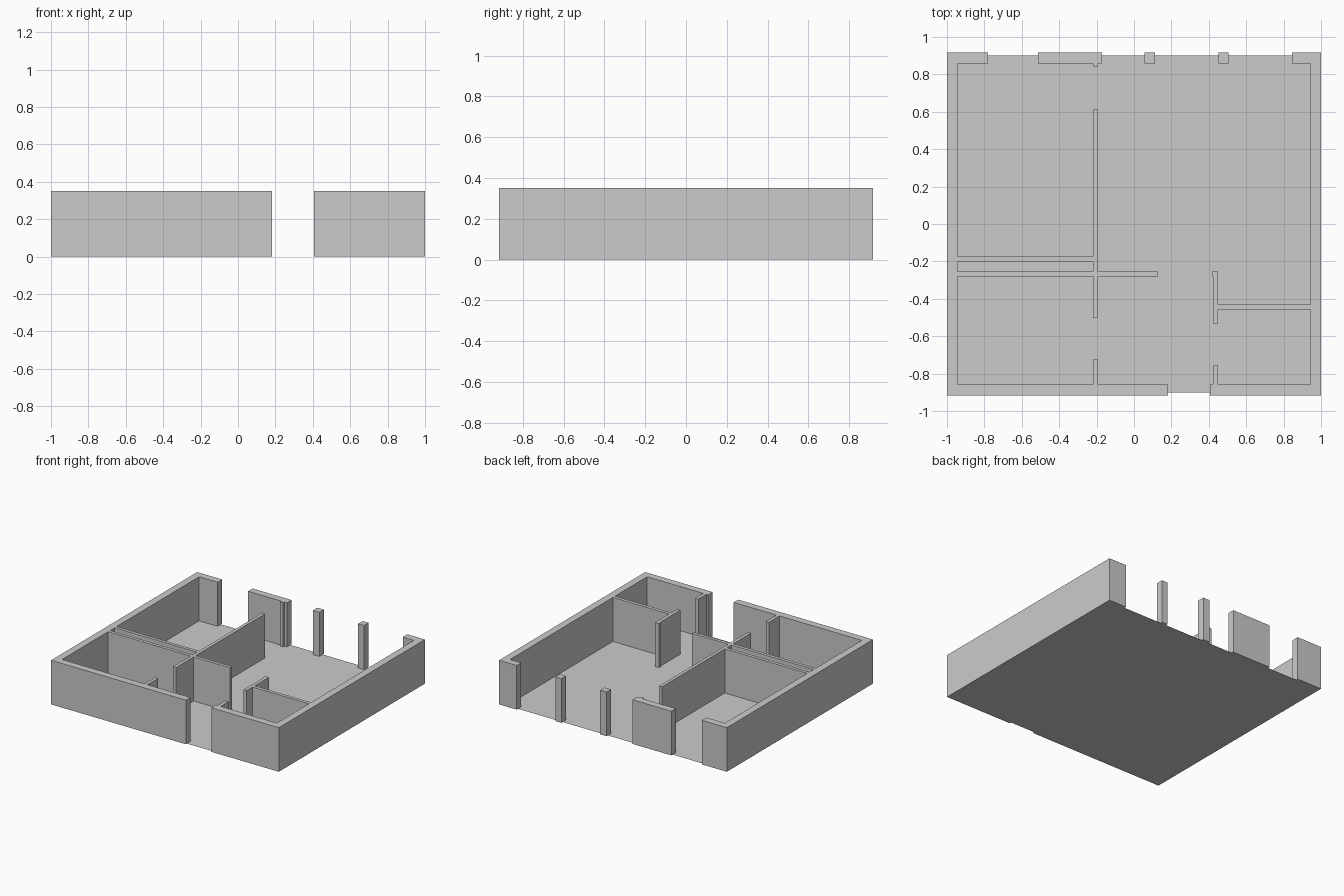
import bpy, bmesh

if "Cube" in bpy.data.objects:
    bpy.data.objects.remove(bpy.data.objects["Cube"])

H = 0.35                      # wall height
X, Y, T = 1.0, 0.916, 0.057   # outer half sizes, outer wall thickness
XI, YI = X - T, Y - T         # inner faces of the outer walls

# Wall footprints: (x0, x1, y0, y1)
outer = [
    (-X, -XI, -Y, Y), (XI, X, -Y, Y),                # side walls
    (-X, 0.183, -Y, -YI), (0.407, X, -Y, -YI),       # front wall, door gap
]
# Back wall pieces between the window gaps
outer += [(a, b, YI, Y) for a, b in
          ((-X, -0.78), (-0.513, -0.171), (0.056, 0.113), (0.453, 0.504), (0.845, X))]

LX0, LX1 = -0.219, -0.193     # left partition line
RX0, RX1 = 0.422, 0.449       # right partition line
inner = [
    (LX0, LX1, 0.842, YI), (LX0, LX1, -0.502, 0.612), (LX0, LX1, -YI, -0.725),
    (-XI, LX0, -0.2, -0.174), (-XI, 0.128, -0.281, -0.255),
    (RX0, RX1, -0.532, -0.255), (RX0, RX1, -YI, -0.757),
    (0.416, RX1, -0.281, -0.255), (RX1, XI, -0.457, -0.43),
]


def make_object(name, bm):
    mesh = bpy.data.meshes.new(name)
    bm.to_mesh(mesh)
    bm.free()
    obj = bpy.data.objects.new(name, mesh)
    bpy.context.collection.objects.link(obj)
    return obj


def extruded_plan(name, rects, height):
    """Merge overlapping footprints on a grid, then raise them as one solid."""
    xs = sorted({v for r in rects for v in r[:2]})
    ys = sorted({v for r in rects for v in r[2:]})
    bm = bmesh.new()
    for x0, x1 in zip(xs, xs[1:]):
        for y0, y1 in zip(ys, ys[1:]):
            cx, cy = (x0 + x1) / 2, (y0 + y1) / 2
            if any(a < cx < b and c < cy < d for a, b, c, d in rects):
                bm.faces.new([bm.verts.new((x, y, 0)) for x, y in
                              ((x0, y0), (x1, y0), (x1, y1), (x0, y1))])
    bmesh.ops.remove_doubles(bm, verts=bm.verts[:], dist=1e-5)
    base = bm.faces[:]
    raised = bmesh.ops.extrude_face_region(bm, geom=base, use_keep_orig=True)["geom"]
    bmesh.ops.translate(bm, vec=(0, 0, height),
                        verts=[g for g in raised if isinstance(g, bmesh.types.BMVert)])
    bmesh.ops.recalc_face_normals(bm, faces=bm.faces[:])
    bmesh.ops.dissolve_limit(bm, angle_limit=0.01, verts=bm.verts[:], edges=bm.edges[:])
    return make_object(name, bm)


# Walls and partitions as one joined solid
extruded_plan("walls", outer + inner, H)

# Floor sheet
bm = bmesh.new()
bm.faces.new([bm.verts.new((x, y, 0)) for x, y in
              ((-0.985, -0.902), (0.985, -0.902), (0.985, 0.9), (-0.985, 0.9))])
make_object("floor", bm)
